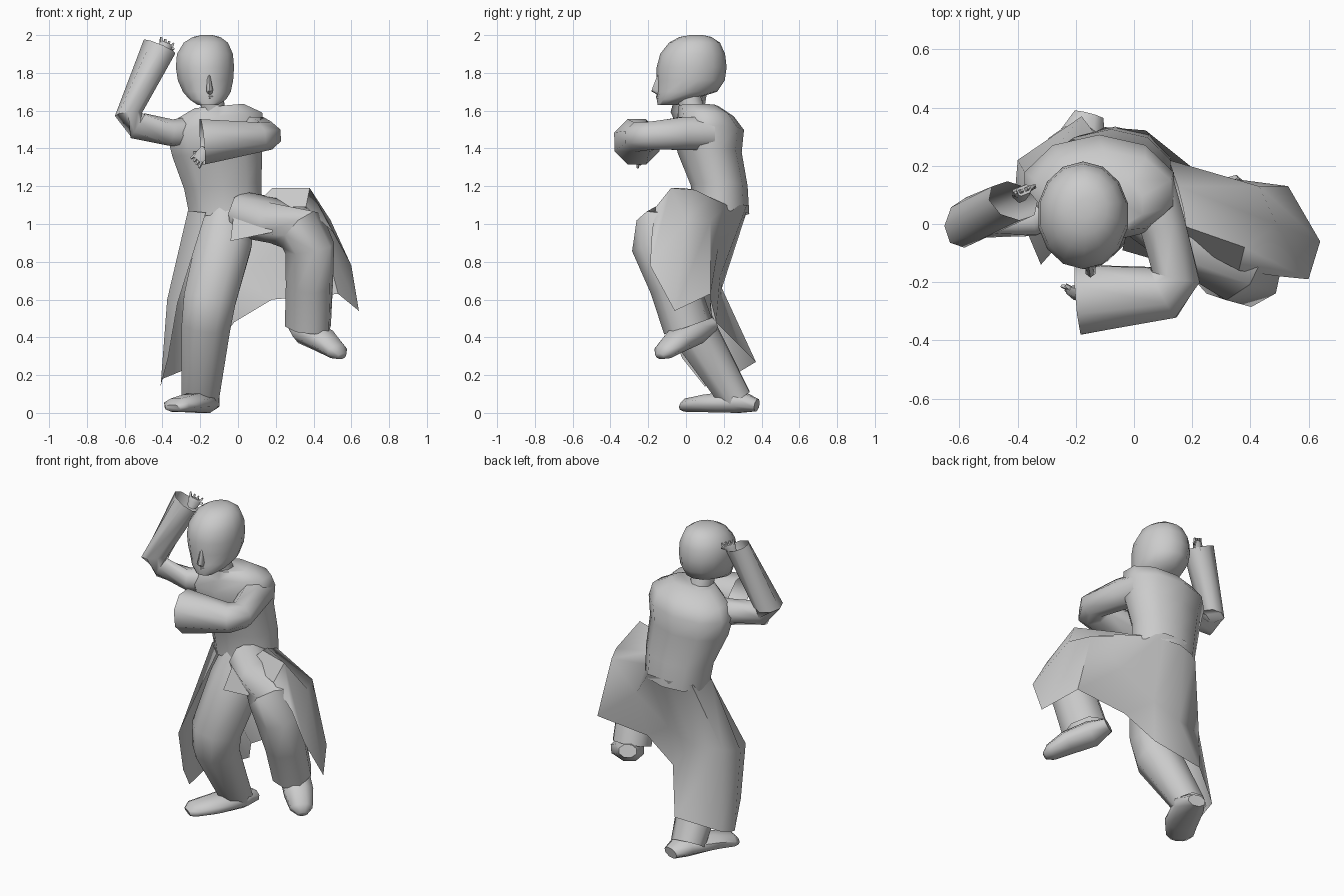
import bpy, math
from mathutils import Vector as V


def finish(name, verts, faces, angle=60):
    me = bpy.data.meshes.new(name)
    me.from_pydata([tuple(v) for v in verts], [], faces)
    ob = bpy.data.objects.new(name, me)
    bpy.context.collection.objects.link(ob)
    bpy.ops.object.select_all(action='DESELECT')
    ob.select_set(True)
    bpy.context.view_layer.objects.active = ob
    bpy.ops.object.mode_set(mode='EDIT')
    bpy.ops.mesh.select_all(action='SELECT')
    bpy.ops.mesh.normals_make_consistent(inside=False)
    bpy.ops.object.mode_set(mode='OBJECT')
    bpy.ops.object.shade_smooth_by_angle(angle=math.radians(angle))
    return ob


def skin(name, rings, caps):
    """Bridge closed rings; caps names the closed ends: 's' start, 'e' end."""
    n = len(rings[0])
    verts = [v for r in rings for v in r]
    faces = [(i*n+j, i*n+(j+1) % n, (i+1)*n+(j+1) % n, (i+1)*n+j)
             for i in range(len(rings)-1) for j in range(n)]
    if 's' in caps:
        faces.append(tuple(range(n)))
    if 'e' in caps:
        faces.append(tuple(range(len(verts)-n, len(verts))))
    return finish(name, verts, faces)


def tube(name, secs, n=8, up=(0, 0, 1), caps=''):
    """Limb through sections (x, y, z, side radius, up radius)."""
    pts = [V(s[:3]) for s in secs]
    rings = []
    for i, s in enumerate(secs):
        t = V((0, 0, 0))
        if i > 0:
            t += (pts[i]-pts[i-1]).normalized()
        if i < len(pts)-1:
            t += (pts[i+1]-pts[i]).normalized()
        t.normalize()
        u = V(up).cross(t).normalized()
        v = t.cross(u)
        rings.append([pts[i] + u*s[3]*math.cos(a) + v*s[4]*math.sin(a)
                      for a in [2*math.pi*(k+.5)/n for k in range(n)]])
    return skin(name, rings, caps)


def stack(name, secs, n, tilt=0.0, x0=0.0, caps='se'):
    """Horizontal ellipses (z, cx, cy, rx, ry)."""
    rings = []
    for z, cx, cy, rx, ry in secs:
        ring = []
        for k in range(n):
            a = 2*math.pi*(k+.5)/n
            x = cx + rx*math.cos(a)
            ring.append(V((x, cy + ry*math.sin(a), z + tilt*(x-x0))))
        rings.append(ring)
    return skin(name, rings, caps)


# Head and face
stack("head", [(1.63, -.16, -.10, .055, .05), (1.66, -.16, -.06, .10, .095),
               (1.70, -.165, .005, .13, .16), (1.76, -.172, .025, .15, .18),
               (1.83, -.175, .03, .158, .185), (1.90, -.175, .035, .152, .172),
               (1.96, -.17, .045, .12, .135), (1.99, -.167, .05, .075, .085),
               (2.0, -.165, .055, .03, .035)], 14)
tube("nose", [(-.155, -.14, 1.79, .008, .01), (-.15, -.158, 1.71, .02, .027),
              (-.15, -.142, 1.692, .014, .012)], 6, (0, 1, 0), 'se')
tube("lips", [(-.18, -.135, 1.672, .006, .006), (-.15, -.148, 1.672, .012, .009),
              (-.12, -.135, 1.672, .006, .006)], 6, caps='se')
tube("neck", [(-.13, .04, 1.58, .07, .07), (-.14, .01, 1.69, .065, .065)], 8, (0, 1, 0))

# Torso with tilted shoulders, back sweeping out to the waist
stack("robe_torso", [(1.05, -.065, .18, .20, .155),
                     (1.2, -.08, .176, .215, .15), (1.38, -.11, .125, .25, .17),
                     (1.50, -.12, .12, .27, .187), (1.57, -.105, .105, .245, .148),
                     (1.625, -.10, .065, .135, .105)], 10, .09, -.1, 'e')

# Sleeves, open at the cuffs
tube("raised_sleeve", [(-.27, .08, 1.485, .09, .08), (-.36, .02, 1.485, .075, .065),
                       (-.53, .0, 1.52, .08, .045), (-.58, .005, 1.58, .09, .07),
                       (-.415, .08, 1.94, .065, .095)], 8, (-.7, .3, .5))
tube("folded_sleeve", [(.05, .12, 1.48, .10, .095), (.10, -.01, 1.48, .085, .095),
                       (.145, -.18, 1.468, .09, .08), (.10, -.235, 1.46, .105, .085),
                       (-.19, -.26, 1.435, .13, .13)], 8)


def hand(name, wrist, direction, side):
    """Small palm, curled fingers and a thumb."""
    w, d, s = V(wrist), V(direction), V(side).normalized()
    tube(name + "_palm", [(*w, .03, .025), (*(w+d*.55), .022, .04),
                          (*(w+d*.8), .018, .035)], 6, s, 'e')
    for k in range(4):
        p = w + d*.7 + s*(k-1.5)*.02
        q = p + d*.35 + s*(k-1.5)*.006
        tube(name + "_finger", [(*p, .011, .011), (*q, .006, .006)], 4, s, 'e')
    p = w + d*.3
    tube(name + "_thumb", [(*p, .012, .012), (*(p+d*.4+s*.05), .007, .007)], 4, (1, .3, .2), 'e')


hand("raised_hand", (-.395, .10, 1.90), (.02, .02, .07), (.8, .3, -.4))
hand("folded_hand", (-.17, -.24, 1.40), (-.055, .005, -.075), (-.5, .5, .6))

# Trouser legs, open at the ankles
tube("standing_leg", [(-.05, .15, 1.07, .13, .12), (-.075, .09, .90, .16, .14),
                      (-.15, .0, .60, .15, .14), (-.168, .02, .47, .14, .135),
                      (-.20, .265, .07, .105, .09)], 8, (0, 1, 0))
tube("lifted_leg", [(.02, .09, 1.05, .13, .12), (.19, -.025, 1.02, .14, .12),
                    (.34, -.13, .965, .14, .145), (.38, -.145, .87, .13, .145),
                    (.378, -.065, .68, .125, .135), (.37, .01, .46, .12, .14)], 8, (-.5, .6, .6))

# Shoes
tube("standing_shoe", [(-.155, .375, .04, .055, .035), (-.18, .28, .06, .095, .065),
                       (-.26, .11, .05, .10, .05), (-.325, .02, .04, .085, .04),
                       (-.345, -.01, .025, .05, .02)], 8, caps='se')
tube("lifted_shoe", [(.31, .14, .47, .055, .04), (.36, .05, .435, .09, .075),
                     (.46, -.05, .38, .09, .065), (.525, -.115, .325, .07, .045),
                     (.55, -.14, .30, .03, .02)], 8, caps='se')

# Open robe skirt: each column runs waist, middle, hem, from one front edge around the back
cols = [((-.17, .03, 1.06), (-.32, -.14, .58), (-.37, -.02, .29)),
        ((-.265, .12, 1.07), (-.375, -.01, .60), (-.41, .10, .14)),
        ((-.23, .27, 1.08), (-.36, .15, .66), (-.40, .22, .18)),
        ((-.10, .333, 1.10), (-.18, .19, .66), (-.18, .37, .27)),
        ((.04, .322, 1.10), (.0, .18, .72), (-.02, .16, .48)),
        ((.12, .22, 1.10), (.23, .17, .87), (.18, .13, .60)),
        ((.15, .13, 1.14), (.43, .13, 1.02), (.53, .13, .63)),
        ((.17, .05, 1.18), (.49, .0, 1.02), (.64, -.06, .54)),
        ((.18, -.01, 1.19), (.38, -.08, 1.19), (.60, -.19, .78)),
        ((.08, -.01, 1.09), (.36, -.16, 1.09), (.50, -.18, .96))]
faces = [(i*3+j, i*3+j+1, i*3+j+4, i*3+j+3) for i in range(len(cols)-1) for j in range(2)]
finish("robe_skirt", [p for c in cols for p in c], faces)

# Loose cloth corner between the thighs
finish("thigh_fold", [(-.02, .0, 1.08), (.12, -.08, 1.09), (.2, -.16, .96), (-.04, -.09, .91)],
       [(0, 1, 2, 3)])
